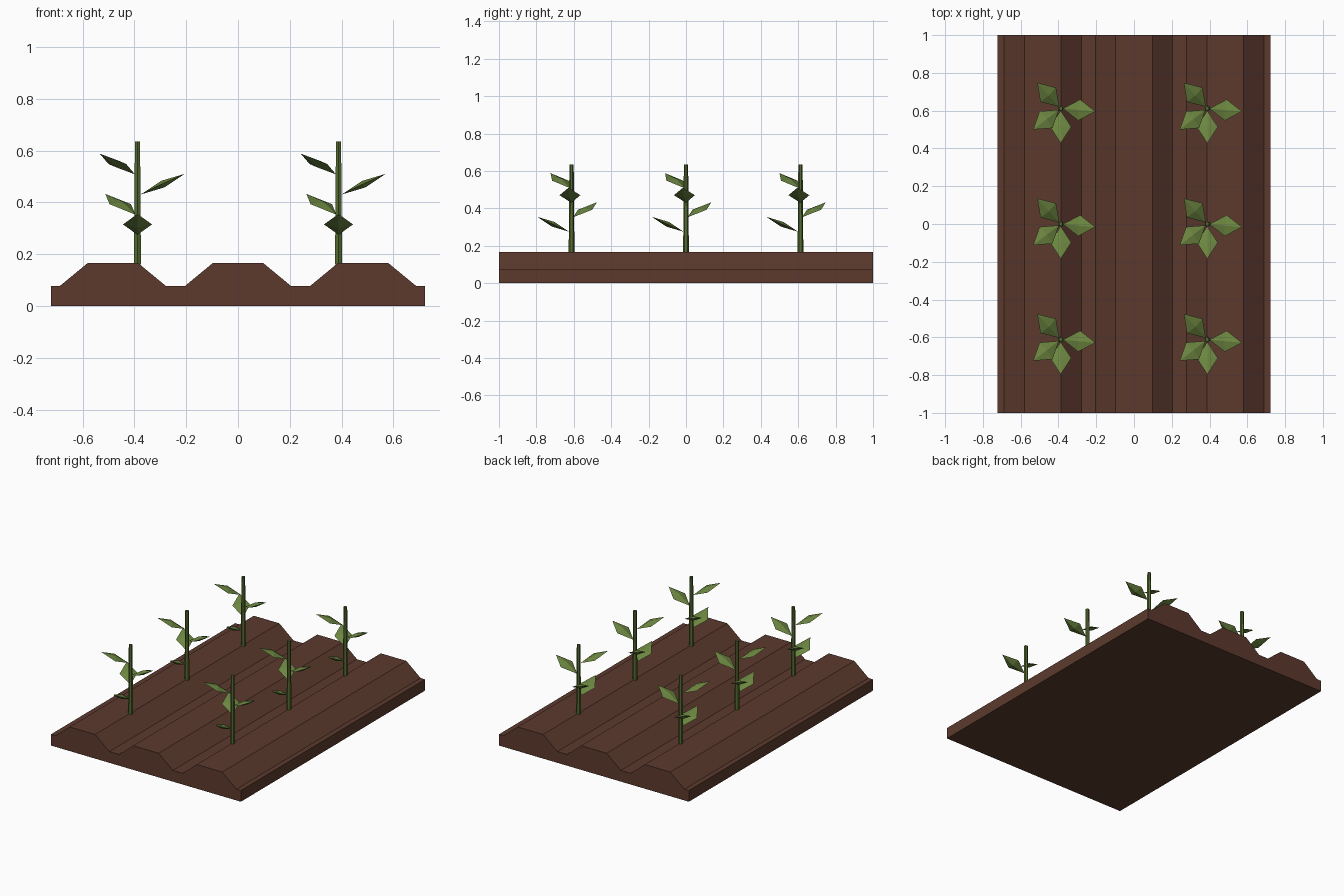
import bpy, bmesh, math
from mathutils import Matrix, Vector

if "Cube" in bpy.data.objects:
    bpy.data.objects.remove(bpy.data.objects["Cube"])


def material(name, rgb):
    m = bpy.data.materials.new(name)
    m.diffuse_color = (*rgb, 1)
    m.use_nodes = True
    m.node_tree.nodes["Principled BSDF"].inputs["Base Color"].default_value = m.diffuse_color
    return m


SOIL = material("soil_brown", (0.107, 0.042, 0.027))
STEM = material("stem_green", (0.091, 0.147, 0.030))
LEAF = material("leaf_green", (0.147, 0.235, 0.051))


def to_mesh(name, bm, mat):
    bmesh.ops.recalc_face_normals(bm, faces=bm.faces)
    mesh = bpy.data.meshes.new(name)
    bm.to_mesh(mesh)
    bm.free()
    mesh.materials.append(mat)
    return mesh


def place(name, mesh, loc=(0, 0, 0)):
    ob = bpy.data.objects.new(name, mesh)
    ob.location = loc
    bpy.context.collection.objects.link(ob)
    return ob


# Ploughed soil: three trapezoid ridges extruded along y
W, LOW, HIGH = 0.722, 0.077, 0.166
profile = [(-W, 0), (-W, LOW)]
for cx in (-0.483, 0, 0.483):
    profile += [(cx - 0.205, LOW), (cx - 0.097, HIGH), (cx + 0.097, HIGH), (cx + 0.205, LOW)]
profile += [(W, LOW), (W, 0)]
bm = bmesh.new()
face = bm.faces.new([bm.verts.new((x, -1, z)) for x, z in profile])
ext = bmesh.ops.extrude_face_region(bm, geom=[face])
bmesh.ops.translate(bm, vec=(0, 2, 0),
                    verts=[v for v in ext["geom"] if isinstance(v, bmesh.types.BMVert)])
if not face.is_valid or len(bm.faces) < len(profile) + 2:
    bmesh.ops.holes_fill(bm, edges=bm.edges, sides=0)
place("soil_bed", to_mesh("soil_bed", bm, SOIL))

# Stem: tapered six-sided stalk
Z0, Z1 = 0.16, 0.635
bm = bmesh.new()
bmesh.ops.create_cone(bm, cap_ends=True, segments=6, radius1=0.0155, radius2=0.0115, depth=Z1 - Z0,
                      matrix=Matrix.Translation((0, 0, (Z0 + Z1) / 2)))
stem_mesh = to_mesh("stem", bm, STEM)

# Leaves: flattened diamonds climbing the stem in a golden-angle spiral
HALF_LEN, HALF_WID, HALF_THICK = 0.095, 0.056, 0.014
bm = bmesh.new()
for i in range(4):
    xf = (Matrix.Rotation(math.radians(-90 - 137.5 * i), 4, 'Z')
          @ Matrix.Translation((0.098, 0, 0.315 + 0.0777 * i))
          @ Matrix.Rotation(math.radians(-25), 4, 'Y'))
    ring = [bm.verts.new(xf @ Vector(p)) for p in
            ((HALF_LEN, 0, 0), (0, HALF_WID, 0), (-HALF_LEN, 0, 0), (0, -HALF_WID, 0))]
    for s in (1, -1):
        apex = bm.verts.new(xf @ Vector((0, 0, s * HALF_THICK)))
        for k in range(4):
            bm.faces.new((ring[k], ring[(k + 1) % 4], apex))
leaf_mesh = to_mesh("leaves", bm, LEAF)

# Two rows of three plants
for x in (-0.388, 0.388):
    for y in (-0.612, 0, 0.612):
        place("stem", stem_mesh, (x, y, 0))
        place("leaves", leaf_mesh, (x, y, 0))
